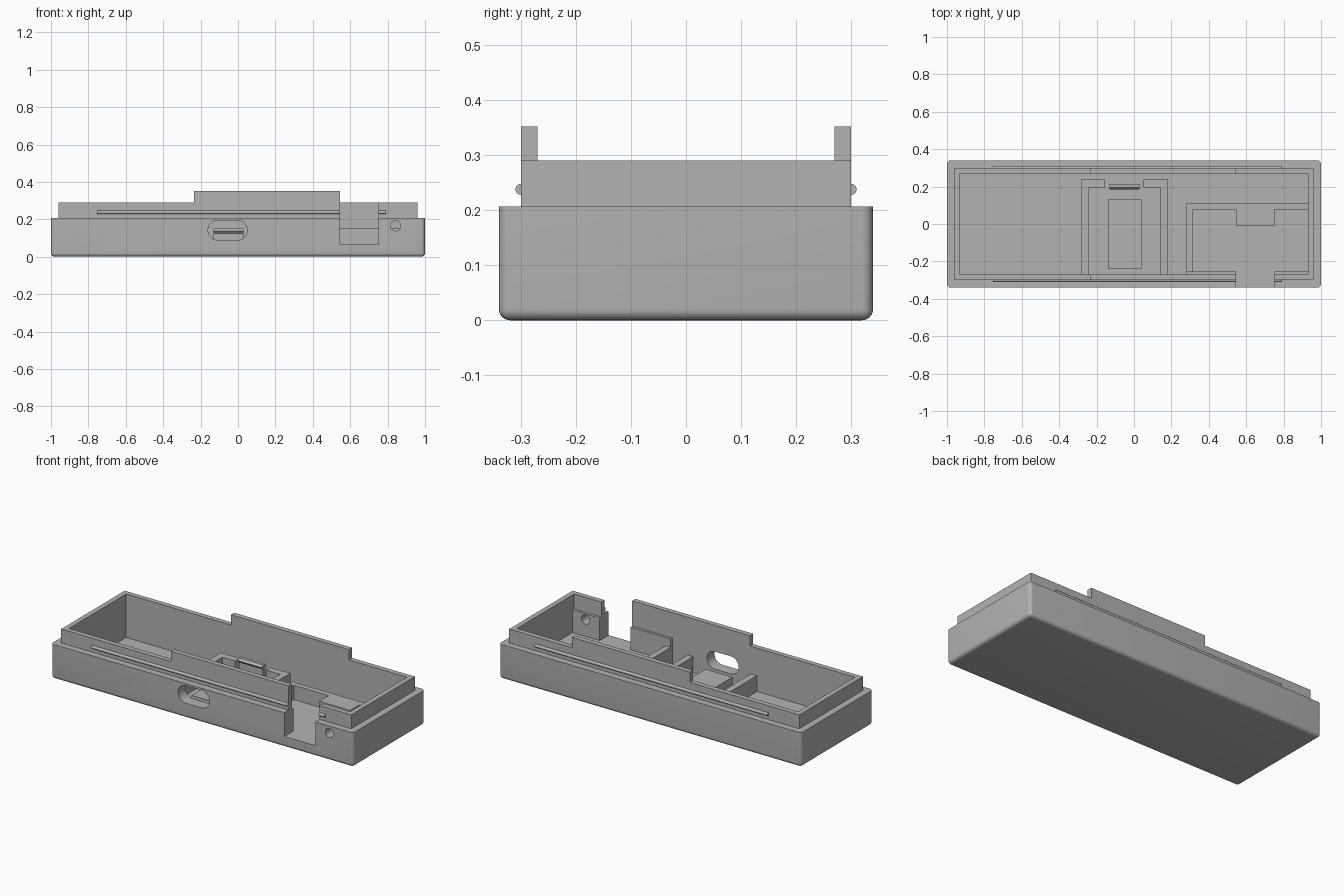
import bpy, bmesh, math

if "Cube" in bpy.data.objects:
    bpy.data.objects.remove(bpy.data.objects["Cube"])

grey = bpy.data.materials.new("plain grey")
grey.diffuse_color = (0.45, 0.45, 0.45, 1)
grey.use_nodes = True
grey.node_tree.nodes["Principled BSDF"].inputs["Base Color"].default_value = grey.diffuse_color


def make(name, bm):
    me = bpy.data.meshes.new(name)
    bmesh.ops.recalc_face_normals(bm, faces=bm.faces)
    bm.to_mesh(me)
    bm.free()
    me.materials.append(grey)
    ob = bpy.data.objects.new(name, me)
    bpy.context.collection.objects.link(ob)
    return ob


def box(name, x0, x1, y0, y1, z0, z1):
    bm = bmesh.new()
    bmesh.ops.create_cube(bm, size=1)
    for v in bm.verts:
        v.co = ((x0, x1)[v.co.x > 0], (y0, y1)[v.co.y > 0], (z0, z1)[v.co.z > 0])
    return make(name, bm)


def prism(name, pts, axis, a, b):
    """Extrude a 2D outline along x, y or z from a to b."""
    def place(p, t):
        return {"x": (t, p[0], p[1]), "y": (p[0], t, p[1]), "z": (p[0], p[1], t)}[axis]
    bm = bmesh.new()
    lo = [bm.verts.new(place(p, a)) for p in pts]
    hi = [bm.verts.new(place(p, b)) for p in pts]
    bm.faces.new(lo)
    bm.faces.new(hi)
    for i in range(len(pts)):
        j = (i + 1) % len(pts)
        bm.faces.new((lo[i], lo[j], hi[j], hi[i]))
    return make(name, bm)


def slot(cx, cz, r, half, n=32):
    """Stadium outline; a circle when half is 0."""
    pts = []
    for i in range(n):
        t = 2 * math.pi * (i + 0.5) / n
        pts.append((cx + math.copysign(half, math.cos(t)) + r * math.cos(t), cz + r * math.sin(t)))
    return pts


def boolean(ob, other, op):
    bpy.context.view_layer.objects.active = ob
    m = ob.modifiers.new(op, "BOOLEAN")
    m.operation, m.solver, m.object = op, "EXACT", other
    bpy.ops.object.modifier_apply(modifier=m.name)


def discard(*obs):
    for o in obs:
        bpy.data.objects.remove(o)


# Outer shell: rounded base with a square top rim
shell = box("case_shell", -1, 1, -0.34, 0.34, 0, 0.207)
bm = bmesh.new()
bm.from_mesh(shell.data)
edges = [e for e in bm.edges if min(v.co.z for v in e.verts) < 0.01]
bmesh.ops.bevel(bm, geom=edges, offset=0.02, segments=6, profile=0.5, affect="EDGES")
bm.to_mesh(shell.data)
bm.free()

# Stepped lip and raised side tabs
for args in ((-0.96, 0.96, -0.30, 0.30, 0.1, 0.29), (-0.235, 0.545, -0.30, 0.30, 0.15, 0.352)):
    part = box("step", *args)
    boolean(shell, part, "UNION")
    discard(part)

cavity = box("cavity", -0.93, 0.93, -0.27, 0.27, 0.03, 0.6)
boolean(shell, cavity, "DIFFERENCE")
discard(cavity)

# Liner on the inside of the front wall beside the notch
liner = box("front_liner", 0.28, 0.935, -0.275, -0.255, 0.025, 0.2)

# Openings: connector notch, charging slot, small round hole
notch = box("notch", 0.545, 0.75, -0.4, -0.25, 0.065, 0.6)
port = prism("port", slot(-0.055, 0.142, 0.053, 0.052), "y", -0.4, -0.2)
pin = prism("pin", slot(0.843, 0.165, 0.027, 0), "y", -0.4, -0.2)
for target in (shell, liner):
    for cutter in (notch, port, pin):
        boolean(target, cutter, "DIFFERENCE")
discard(notch, port, pin)

# Snap ridges along both long sides
for side, label in ((-1, "front"), (1, "back")):
    runs = ((-0.755, 0.545), (0.75, 0.79)) if side < 0 else ((-0.755, 0.79),)
    for i, (a, b) in enumerate(runs):
        ridge = [(side * 0.30 + 0.01 * math.cos(t), 0.238 + 0.01 * math.sin(t))
                 for t in (2 * math.pi * k / 20 for k in range(20))]
        prism(f"{label}_snap_ridge_{i}", ridge, "x", a, b)

# Pocket: raised floor plus a bent wall with a stop block
box("pocket_floor", 0.30, 0.935, -0.265, 0.10, 0.025, 0.065)
prism("pocket_wall", [(0.28, -0.272), (0.315, -0.272), (0.315, 0.078), (0.545, 0.078),
                      (0.545, -0.01), (0.75, -0.01), (0.75, 0.078), (0.935, 0.078),
                      (0.935, 0.112), (0.28, 0.112)], "z", 0.025, 0.15)

# Board holder: two hooked side walls, a centre pad and a latch
prism("holder_left", [(-0.28, -0.272), (-0.24, -0.272), (-0.24, 0.195), (-0.155, 0.195),
                      (-0.155, 0.237), (-0.28, 0.237)], "z", 0.025, 0.125)
prism("holder_right", [(0.143, -0.272), (0.18, -0.272), (0.18, 0.24), (0.143, 0.24), (0.143, 0.237),
                       (0.052, 0.237), (0.052, 0.195), (0.143, 0.195)], "z", 0.025, 0.125)
box("holder_pad", -0.14, 0.04, -0.24, 0.13, 0.025, 0.09)
prism("holder_latch", [(0.195, 0.025), (0.215, 0.025), (0.215, 0.15), (0.195, 0.15),
                       (0.184, 0.138), (0.195, 0.125)], "x", -0.13, 0.03)

# Smooth the rounded surfaces, keep edges crisp
for ob in bpy.context.scene.objects:
    ob.select_set(True)
bpy.context.view_layer.objects.active = shell
bpy.ops.object.shade_smooth_by_angle(angle=math.radians(30))
